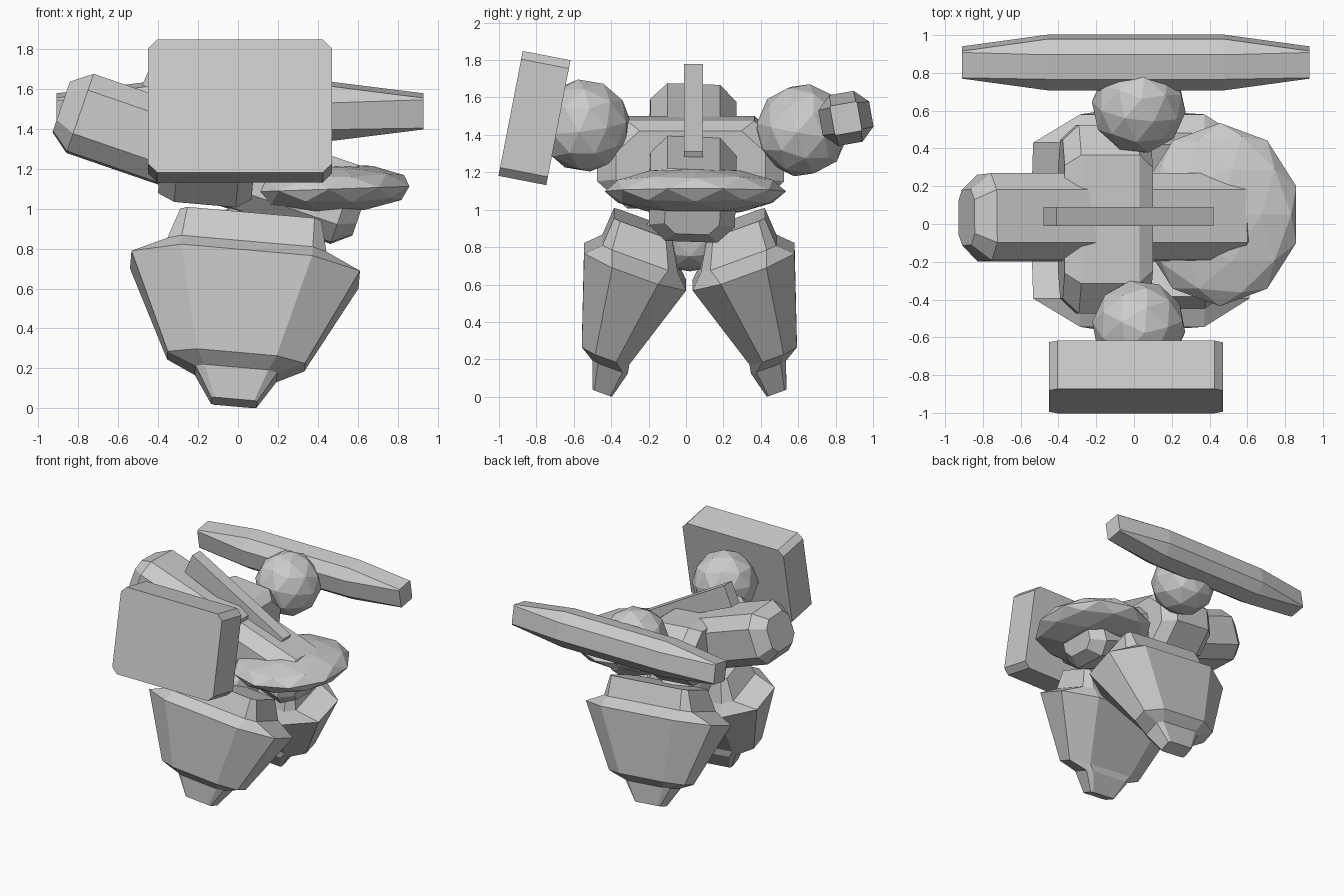
import bpy, bmesh
from math import radians
from mathutils import Vector, Matrix

if "Cube" in bpy.data.objects:
    bpy.data.objects.remove(bpy.data.objects["Cube"])


def octagon(hu, hv, fu, fv):
    """Rectangle hu x hv with cut corners; fu, fv are the flat half lengths."""
    return [(fu, hv), (hu, fv), (hu, -fv), (fu, -hv),
            (-fu, -hv), (-hu, -fv), (-hu, fv), (-fu, hv)]


def loft(name, rings, matrix=Matrix()):
    """Skin equal-length rings of points and cap both ends."""
    bm = bmesh.new()
    loops = [[bm.verts.new(matrix @ Vector(p)) for p in r] for r in rings]
    n = len(loops[0])
    for a, b in zip(loops, loops[1:]):
        for i in range(n):
            j = (i + 1) % n
            bm.faces.new((a[i], a[j], b[j], b[i]))
    bm.faces.new(loops[0])
    bm.faces.new(loops[-1])
    bmesh.ops.recalc_face_normals(bm, faces=bm.faces)
    mesh = bpy.data.meshes.new(name)
    bm.to_mesh(mesh)
    bm.free()
    ob = bpy.data.objects.new(name, mesh)
    bpy.context.collection.objects.link(ob)
    return ob


def ball(name, loc, scale, rot=(0, 0, 0)):
    bpy.ops.mesh.primitive_ico_sphere_add(subdivisions=2, radius=1, location=loc, rotation=rot)
    ob = bpy.context.object
    ob.name = name
    ob.scale = scale
    return ob


def place(loc, rx=0, ry=0):
    return (Matrix.Translation(loc) @ Matrix.Rotation(radians(ry), 4, 'Y')
            @ Matrix.Rotation(radians(rx), 4, 'X'))


# Long tilted fuselage with chamfered ends
rings = []
for s, k in ((-.80, .64), (-.70, 1), (.70, 1), (.79, .64)):
    rings.append([(s, u * k, v * k) for u, v in octagon(.23, .205, .14, .115)])
loft("fuselage", rings, place((-.13, .035, 1.25), rx=-2, ry=19))

# Wide torso crossing the fuselage: ends inset along x
rings = []
for x, k in ((-.235, .84), (-.15, 1), (.16, 1), (.235, .8)):
    rings.append([(x, u * k, v * k) for u, v in octagon(.50, .235, .34, .09)])
loft("torso", rings, place((-.15, .025, 1.255), ry=5))

# Flattened saucer at the nose
ball("nose_disc", (.455, .05, 1.098), (.425, .485, .128), (0, radians(-2), 0))

# Dorsal fin, tapering forwards along the fuselage slope
rings = []
for y in (-.05, .05):
    rings.append([(-.48, y, 1.62), (-.41, y, 1.78), (.42, y, 1.31), (.39, y, 1.25)])
loft("dorsal_fin", rings, Matrix.Translation((0, .04, 0)))

# Shoulder balls
ball("front_shoulder", (.025, -.545, 1.45), (.25, .25, .25), (.15, .1, .2))
ball("back_shoulder", (.025, .62, 1.425), (.25, .25, .25), (-.15, .1, .2))

# Square arm pod at the front
rings = [[(u, y, v) for u, v in octagon(.46, .34, .415, .295)] for y in (-.13, .13)]
loft("front_pod", rings, place((.01, -.81, 1.49), rx=-11))

# Long tapered arm pod at the back
mid, tip = (.138, .138, .066, .068), (.074, .08, .068, .072)
rings = []
for x, o in ((-.92, tip), (-.465, mid), (.465, mid), (.92, tip)):
    rings.append([(x, u, v) for u, v in octagon(*o)])
loft("back_pod", rings, place((.01, .855, 1.488), rx=10))

# Hip joint
ball("hip", (-.02, .02, .84), (.17, .28, .17))

# Splayed legs: (centre x, y, z), half width, half depth, flat half width and depth
sections = [((-.02, -.448, .028), .115, .056, .10, .045),
            ((-.01, -.405, .172), .205, .10, .16, .07),
            ((-.01, -.43, .235), .345, .135, .20, .06),
            ((.035, -.272, .695), .575, .29, .33, .13),
            ((.04, -.245, .765), .40, .215, .33, .16),
            ((.06, -.23, .925), .355, .165, .32, .13)]
tilt = Matrix.Rotation(radians(5), 4, 'Y') @ Matrix.Rotation(radians(-20), 4, 'X')
for name, side in (("front_leg", 1), ("back_leg", -1)):
    rings = []
    for c, *shape in sections:
        ring = []
        for u, v in octagon(*shape):
            p = Vector(c) + tilt @ Vector((u, v, 0))
            ring.append((p.x, (p.y - .018) * side + .018, p.z))
        rings.append(ring)
    loft(name, rings)
